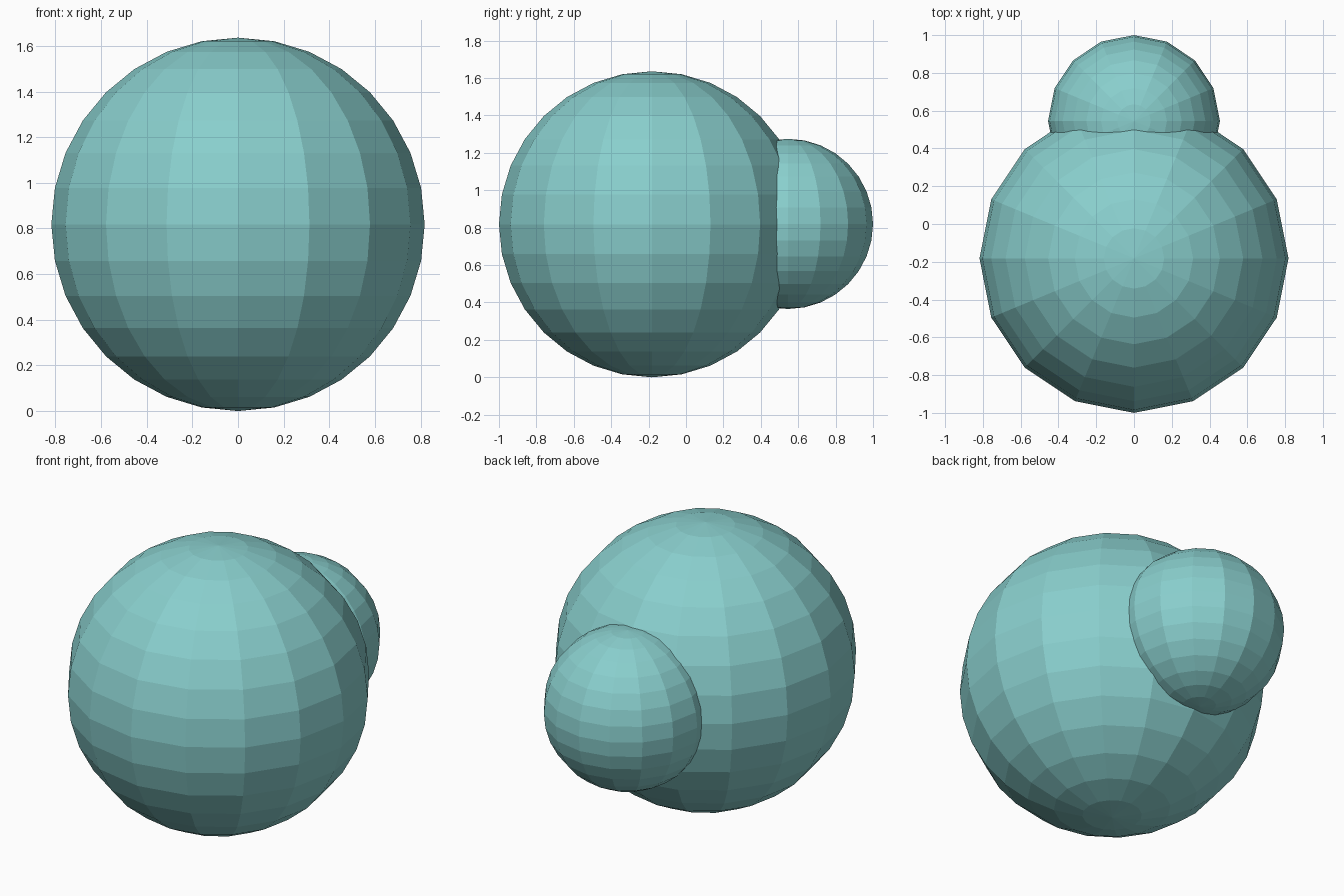
import bpy

if "Cube" in bpy.data.objects:
    bpy.data.objects.remove(bpy.data.objects["Cube"])


def ball(name, radius, y, z):
    # Flat-shaded low-poly sphere
    bpy.ops.mesh.primitive_uv_sphere_add(segments=16, ring_count=16,
                                         radius=radius, location=(0, y, z))
    obj = bpy.context.object
    obj.name = name
    mat = bpy.data.materials.get("teal") or bpy.data.materials.new("teal")
    mat.diffuse_color = (0.25, 0.62, 0.61, 1)
    mat.use_nodes = True
    mat.node_tree.nodes["Principled BSDF"].inputs["Base Color"].default_value = mat.diffuse_color
    obj.data.materials.append(mat)
    return obj


# Large front ball and the smaller ball sunk into its back
ball("large_ball", 0.818, -0.182, 0.818)
ball("small_ball", 0.455, 0.545, 0.82)
